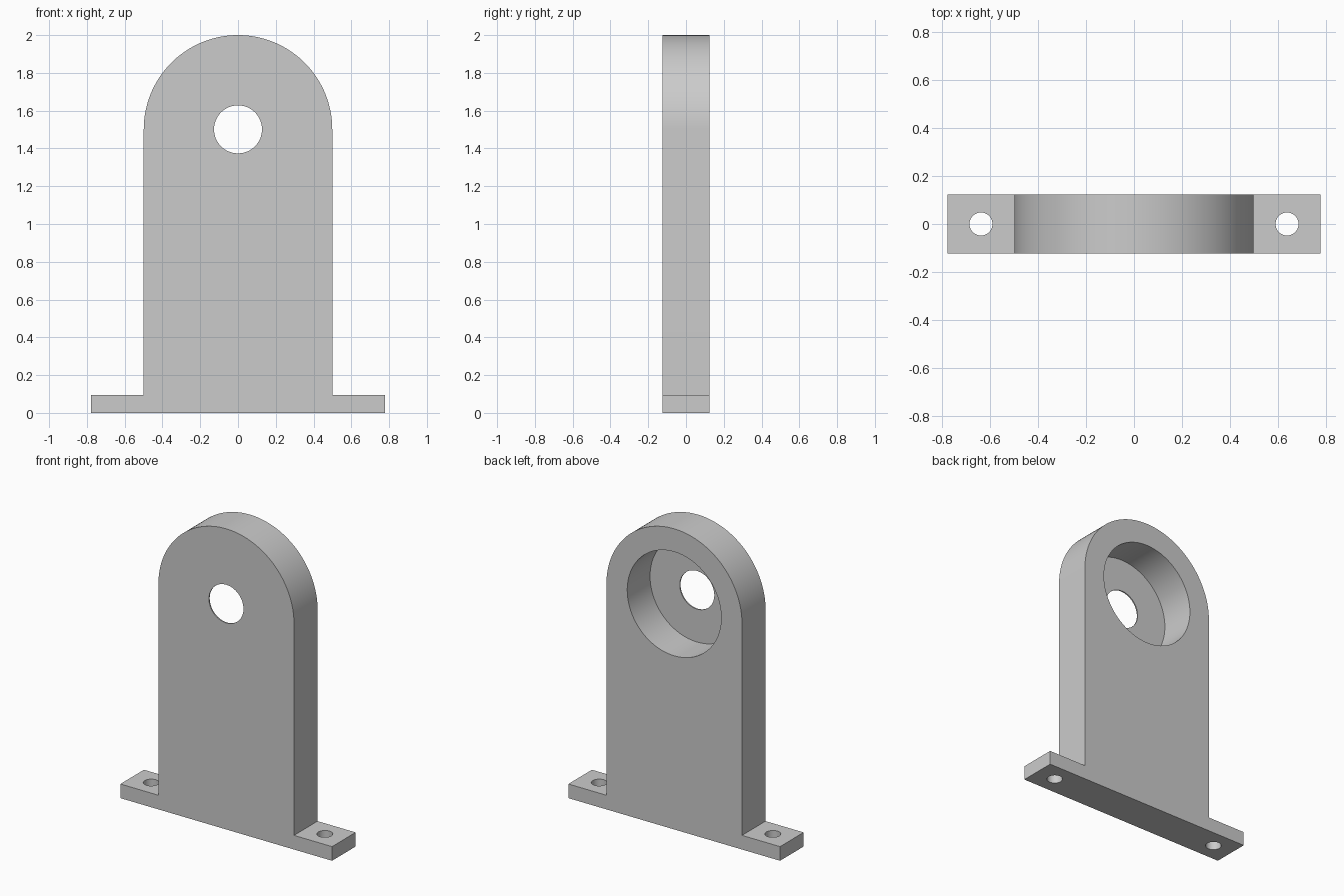
import bpy, bmesh, math
from mathutils import Matrix

if "Cube" in bpy.data.objects:
    bpy.data.objects.remove(bpy.data.objects["Cube"])

HALF_DEPTH = 0.124
PLATE_R = 0.499
FOOT_X, FOOT_H = 0.779, 0.094
BORE_Z = 2 - PLATE_R
WEB = 0.008          # thin front wall left behind the bearing recess

grey = bpy.data.materials.new("grey_metal")
grey.use_nodes = True
colour = (0.6, 0.6, 0.6, 1)
grey.diffuse_color = colour
grey.node_tree.nodes["Principled BSDF"].inputs["Base Color"].default_value = colour


def to_object(bm, name):
    bmesh.ops.recalc_face_normals(bm, faces=bm.faces)
    mesh = bpy.data.meshes.new(name)
    bm.to_mesh(mesh)
    bm.free()
    mesh.materials.append(grey)
    obj = bpy.data.objects.new(name, mesh)
    bpy.context.collection.objects.link(obj)
    return obj


def cylinder_cutter(name, radius, length, matrix):
    bm = bmesh.new()
    bmesh.ops.create_cone(bm, cap_ends=True, segments=96, radius1=radius,
                          radius2=radius, depth=length, matrix=matrix)
    obj = to_object(bm, name)
    obj.hide_render = True
    return obj


# Bracket body: round-topped upright with two feet, extruded front to back
outline = [(-PLATE_R, FOOT_H), (-FOOT_X, FOOT_H), (-FOOT_X, 0),
           (FOOT_X, 0), (FOOT_X, FOOT_H), (PLATE_R, FOOT_H)]
steps = 96
for i in range(steps + 1):
    a = math.pi * i / steps
    outline.append((PLATE_R * math.cos(a), BORE_Z + PLATE_R * math.sin(a)))
bm = bmesh.new()
face = bm.faces.new([bm.verts.new((x, -HALF_DEPTH, z)) for x, z in outline])
extruded = bmesh.ops.extrude_face_region(bm, geom=[face], use_keep_orig=True)
back = [v for v in extruded["geom"] if isinstance(v, bmesh.types.BMVert)]
bmesh.ops.translate(bm, verts=back, vec=(0, 2 * HALF_DEPTH, 0))
bracket = to_object(bm, "bearing_bracket")

# Cutters: shaft hole, bearing recess open at the back, screw holes in the feet
along_y = Matrix.Rotation(math.pi / 2, 4, "X")
recess_y = -HALF_DEPTH + WEB + 0.25
cutters = [
    cylinder_cutter("shaft_hole_cutter", 0.127, 1,
                    Matrix.Translation((0, 0, BORE_Z)) @ along_y),
    cylinder_cutter("bearing_recess_cutter", 0.346, 0.5,
                    Matrix.Translation((0, recess_y, BORE_Z)) @ along_y),
]
for side, x in (("left", 0.639), ("right", -0.639)):
    cutters.append(cylinder_cutter(side + "_screw_hole_cutter", 0.048, 0.5,
                                   Matrix.Translation((x, 0, FOOT_H / 2))))

bpy.ops.object.select_all(action="DESELECT")
bpy.context.view_layer.objects.active = bracket
bracket.select_set(True)
for cutter in cutters:
    mod = bracket.modifiers.new(cutter.name, "BOOLEAN")
    mod.operation = "DIFFERENCE"
    mod.solver = "EXACT"
    mod.object = cutter
    bpy.ops.object.modifier_apply(modifier=mod.name)
    bpy.data.objects.remove(cutter)

bpy.ops.object.shade_smooth_by_angle(angle=math.radians(30))
